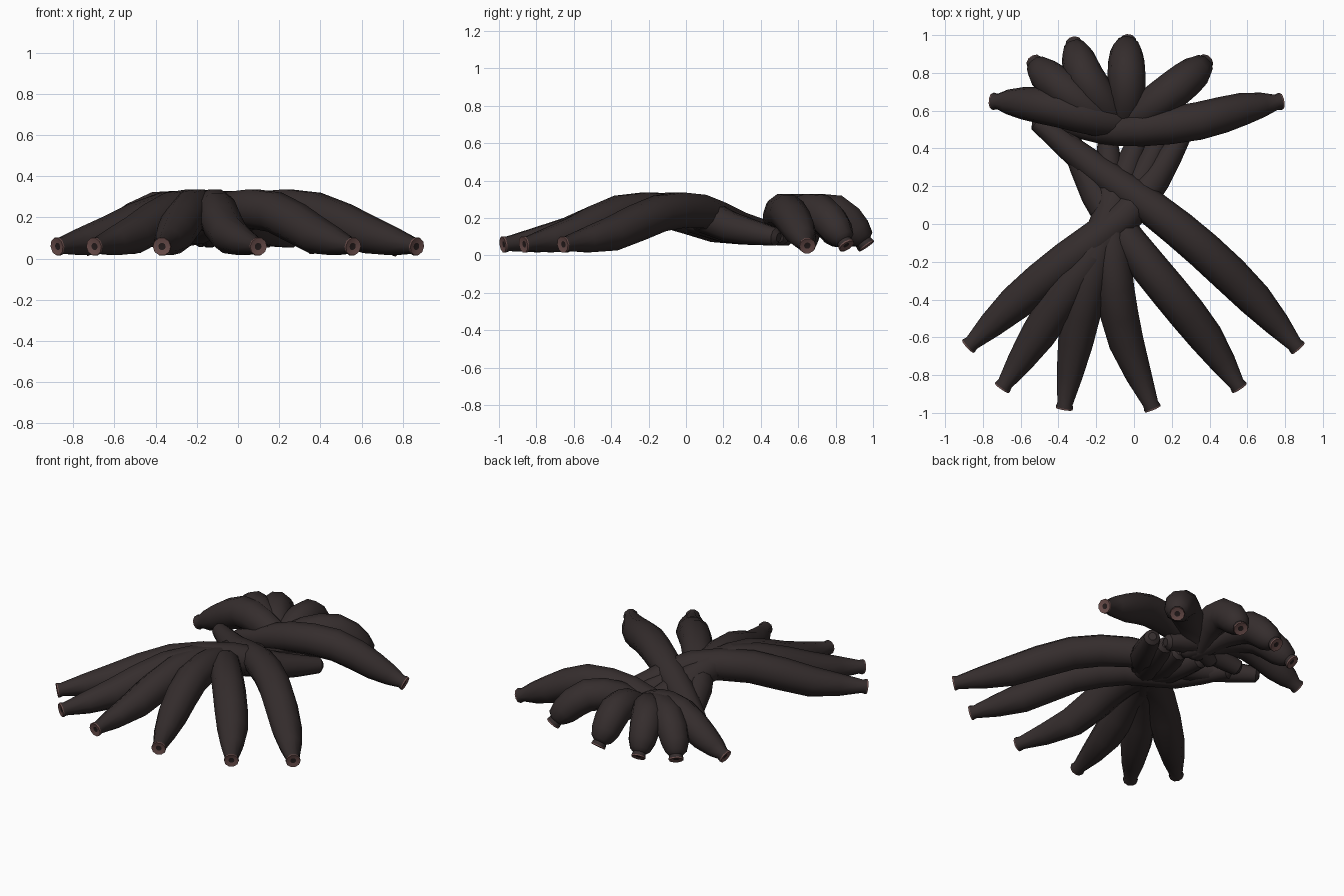
import bpy, bmesh, math
from mathutils import Vector

cube = bpy.data.objects.get("Cube")
if cube:
    bpy.data.objects.remove(cube)


def material(name, rgb):
    m = bpy.data.materials.new(name)
    m.use_nodes = True
    m.diffuse_color = (*rgb, 1)
    m.node_tree.nodes["Principled BSDF"].inputs["Base Color"].default_value = (*rgb, 1)
    return m


MATS = [material("dark peel", (0.035, 0.026, 0.026)),
        material("brown tip", (0.15, 0.078, 0.073)),
        material("black tip core", (0.02, 0.013, 0.013))]
SIDES = 10


def spline(pts, u):
    """Catmull-Rom point at u in 0..1 along the points."""
    n = len(pts) - 1
    i = min(int(u * n), n - 1)
    t = u * n - i
    p1, p2 = pts[i], pts[i + 1]
    p0 = pts[i - 1] if i else p1 * 2 - p2
    p3 = pts[i + 2] if i + 2 <= n else p2 * 2 - p1
    return (p1 * 2 + (p2 - p0) * t + (p0 * 2 - p1 * 5 + p2 * 4 - p3) * t * t
            + (p1 * 3 - p0 - p2 * 3 + p3) * t ** 3) / 2


def add_ring(bm, centre, direction, radius):
    side = direction.cross(Vector((0, 0, 1))).normalized()
    up = side.cross(direction).normalized()
    return [bm.verts.new(centre + (side * math.cos(a) + up * math.sin(a)) * radius)
            for a in (math.tau * k / SIDES for k in range(SIDES))]


def finger(name, path, heights, radii):
    pts = [Vector((x, y, z)) for (x, y), z in zip(path, heights)]
    rad = [Vector((r, 0, 0)) for r in radii]
    bm = bmesh.new()
    out = (pts[0] - spline(pts, 0.04)).normalized()
    # blunt tip: recessed core, brown rim and edge, flared collar
    rings = [add_ring(bm, pts[0] - out * 0.006, -out, 0.018),
             add_ring(bm, pts[0], -out, 0.044),
             add_ring(bm, pts[0] - out * 0.008, -out, 0.046),
             add_ring(bm, pts[0] - out * 0.03, -out, 0.041)]
    # curved body, thick in the middle
    steps = 10
    for k in range(1, steps + 1):
        u = k / steps
        d = spline(pts, min(u + 0.03, 1)) - spline(pts, u - 0.03)
        rings.append(add_ring(bm, spline(pts, u), d.normalized(), spline(rad, u).x))
    # rounded tail end
    rings.append(add_ring(bm, pts[-1] + d.normalized() * 0.02, d.normalized(), radii[-1] / 2))
    for j, (a, b) in enumerate(zip(rings, rings[1:])):
        for k in range(SIDES):
            n = (k + 1) % SIDES
            f = bm.faces.new((a[k], a[n], b[n], b[k]))
            f.material_index = 1 if j < 2 else 0
    bm.faces.new(rings[0]).material_index = 2
    bm.faces.new(rings[-1])
    bmesh.ops.recalc_face_normals(bm, faces=bm.faces)
    mesh = bpy.data.meshes.new(name)
    bm.to_mesh(mesh)
    bm.free()
    for m in MATS:
        mesh.materials.append(m)
    ob = bpy.data.objects.new(name, mesh)
    bpy.context.collection.objects.link(ob)
    bpy.ops.object.select_all(action="DESELECT")
    ob.select_set(True)
    bpy.context.view_layer.objects.active = ob
    bpy.ops.object.shade_smooth_by_angle(angle=math.radians(40))


# long front bunch: tips fan forward, tails cross and fan backward
FRONT = [
    [(-.88, -.65), (-.63, -.42), (-.35, -.19), (-.06, .03), (.11, .24), (.26, .48)],
    [(-.7, -.87), (-.51, -.59), (-.32, -.3), (-.13, -.05), (.03, .22), (.14, .46)],
    [(-.37, -.98), (-.31, -.63), (-.24, -.32), (-.16, -.04), (-.06, .22), (.02, .45)],
    [(.1, -.98), (-.04, -.63), (-.1, -.34), (-.12, -.06), (-.13, .2), (-.14, .46)],
    [(.56, -.87), (.38, -.6), (.18, -.35), (-.03, -.09), (-.2, .16), (-.35, .47)],
    [(.87, -.66), (.64, -.4), (.37, -.14), (.1, .08), (-.2, .29), (-.51, .54)],
]
for i, path in enumerate(FRONT):
    finger(f"front_finger_{i + 1}", path, (.058, .113, .225, .235, .15, .1),
           (.04, .093, .101, .094, .084, .05))

# short rear bunch: tips fan backward and droop, tails dive under the hub
REAR = [
    [(-.75, .65), (-.59, .64), (-.39, .61), (-.2, .56), (-.03, .53), (.15, .5)],
    [(-.53, .86), (-.48, .8), (-.37, .71), (-.22, .6), (-.1, .53), (.02, .48)],
    [(-.32, .96), (-.3, .89), (-.26, .78), (-.17, .65), (-.1, .55), (-.04, .48)],
    [(-.03, .97), (-.04, .91), (-.04, .8), (-.04, .66), (-.06, .55), (-.09, .48)],
    [(.38, .86), (.33, .81), (.22, .72), (.07, .61), (-.06, .53), (-.2, .49)],
    [(.78, .65), (.58, .61), (.34, .545), (.04, .505), (-.18, .5), (-.37, .53)],
]
for i, path in enumerate(REAR):
    finger(f"rear_finger_{i + 1}", path, (.05, .13, .23, .22, .155, .1),
           (.04, .086, .1, .094, .075, .05))
